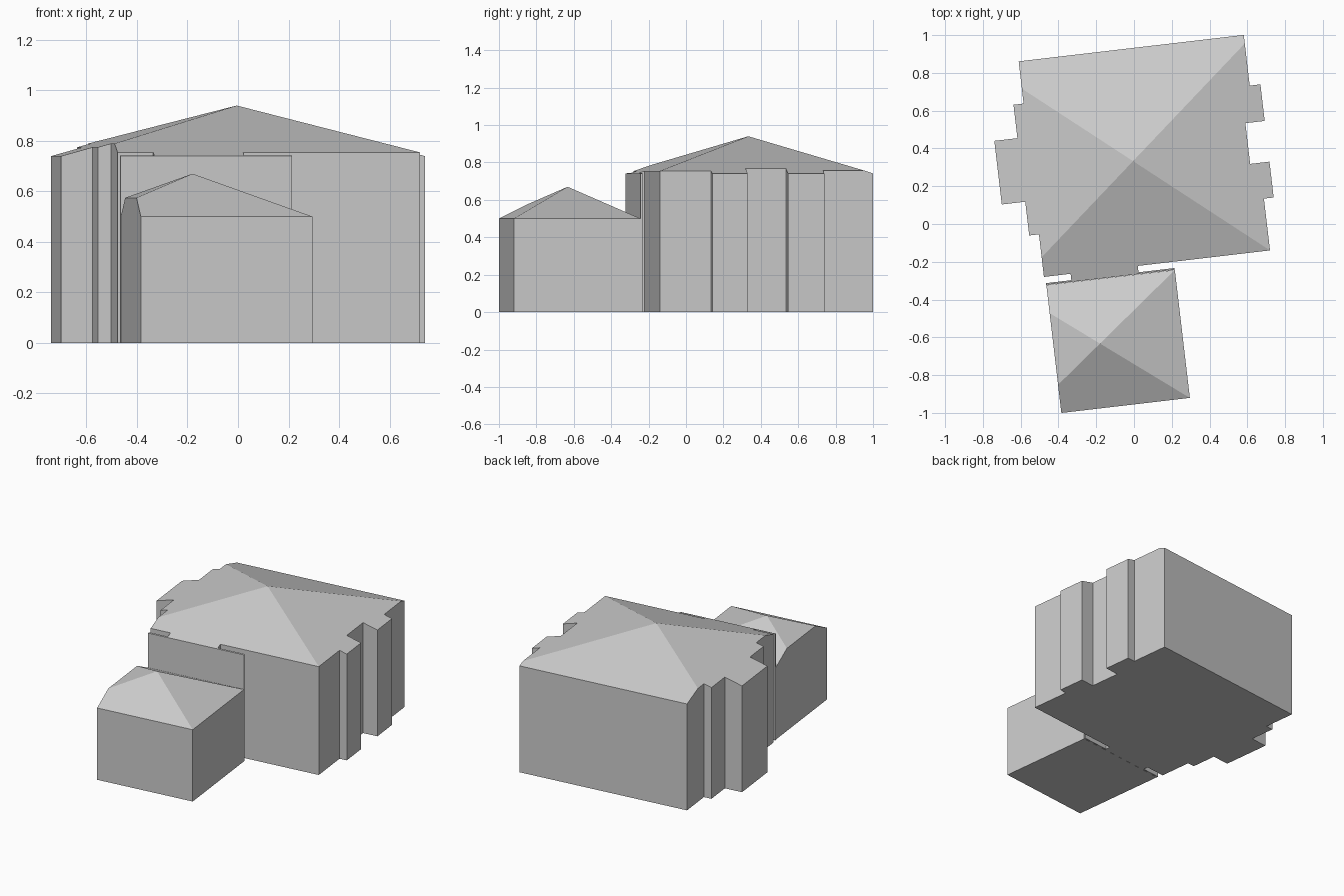
import bpy, bmesh, math
from mathutils import Matrix

old = bpy.data.objects.get("Cube")
if old:
    bpy.data.objects.remove(old)

TURN = math.radians(6.69)  # both blocks share one slightly turned grid

grey = bpy.data.materials.new("plain grey")
grey.use_nodes = True
colour = (0.6, 0.6, 0.6, 1)
grey.diffuse_color = colour
grey.node_tree.nodes["Principled BSDF"].inputs["Base Color"].default_value = colour


def make_object(name, bm, x, y):
    bmesh.ops.recalc_face_normals(bm, faces=bm.faces)
    mesh = bpy.data.meshes.new(name)
    bm.transform(Matrix.Translation((x, y, 0)) @ Matrix.Rotation(TURN, 4, "Z"))
    bm.to_mesh(mesh)
    bm.free()
    mesh.materials.append(grey)
    obj = bpy.data.objects.new(name, mesh)
    bpy.context.collection.objects.link(obj)
    return obj


def prism(outline, height):
    bm = bmesh.new()
    face = bm.faces.new([bm.verts.new((u, v, 0)) for u, v in outline])
    top = bmesh.ops.extrude_face_region(bm, geom=[face])["geom"]
    bmesh.ops.translate(bm, vec=(0, 0, height),
                        verts=[g for g in top if isinstance(g, bmesh.types.BMVert)])
    return bm


def hipped_solid(half_u, half_v, eave, peak):
    """Box with a pyramid roof, reaching below the ground."""
    bm = bmesh.new()
    corners = [(-half_u, -half_v), (half_u, -half_v), (half_u, half_v), (-half_u, half_v)]
    low = [bm.verts.new((u, v, -1)) for u, v in corners]
    high = [bm.verts.new((u, v, eave)) for u, v in corners]
    apex = bm.verts.new((0, 0, peak))
    bm.faces.new(low)
    for i in range(4):
        j = (i + 1) % 4
        bm.faces.new((low[i], low[j], high[j], high[i]))
        bm.faces.new((high[i], high[j], apex))
    return bm


def building(name, outline, centre, half_u, half_v, eave, peak):
    """Extruded footprint trimmed by a hipped roof."""
    body = make_object(name, prism(outline, 2), *centre)
    # the cutter is a touch wider than the walls, on the same roof slopes
    grow = 1.01
    cutter = make_object(name + "_roof_cutter",
                         hipped_solid(half_u * grow, half_v * grow,
                                      peak - (peak - eave) * grow, peak), *centre)
    cutter.hide_render = True
    mod = body.modifiers.new("roof", "BOOLEAN")
    mod.operation = "INTERSECT"
    mod.solver = "EXACT"
    mod.object = cutter
    bpy.context.view_layer.objects.active = body
    bpy.ops.object.modifier_apply(modifier=mod.name)
    bpy.data.objects.remove(cutter)
    return body


# Main block: bays on both sides, thin screen wall joined on at the front
main_outline = [
    (0.665, -0.554), (0.665, -0.278), (0.717, -0.278), (0.717, -0.087),
    (0.614, -0.087), (0.614, 0.13), (0.717, 0.13), (0.717, 0.325),
    (0.66, 0.325), (0.66, 0.595), (-0.54, 0.595), (-0.54, 0.37),
    (-0.594, 0.37), (-0.594, 0.192), (-0.717, 0.192), (-0.717, -0.147),
    (-0.592, -0.147), (-0.592, -0.327), (-0.54, -0.327), (-0.54, -0.554),
    (-0.398, -0.554), (-0.398, -0.588), (-0.534, -0.588), (-0.534, -0.597),
    (0.151, -0.597), (0.151, -0.588), (-0.04, -0.588), (-0.04, -0.554),
]
building("main_house", main_outline, (-0.005, 0.333), 0.717, 0.597, 0.74, 0.94)

# Front annex: its hipped roof is cut short on one side
annex_outline = [(-0.246, -0.341), (0.439, -0.341), (0.439, 0.341), (-0.246, 0.341)]
building("front_annex", annex_outline, (-0.18, -0.633), 0.439, 0.341, 0.5, 0.67)
